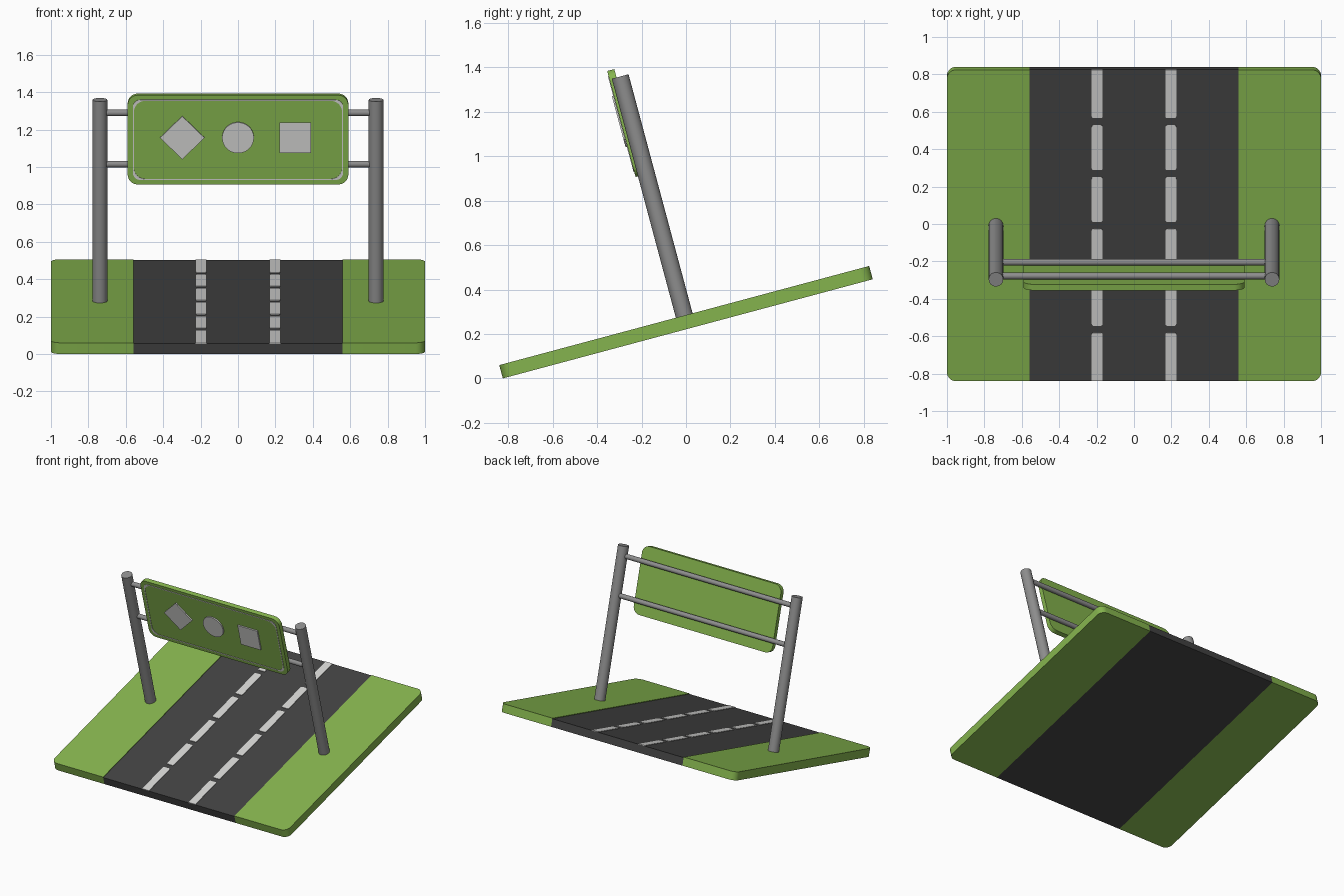
import bpy, bmesh, math
from mathutils import Matrix, Vector

if "Cube" in bpy.data.objects:
    bpy.data.objects.remove(bpy.data.objects["Cube"])

# whole model leans 15 degrees about x; parts are built level, then tilted
TILT = Matrix.Translation((0, 0, 0.253)) @ Matrix.Rotation(math.radians(15), 4, 'X')
# stands an outline (x, y) upright: x -> x, y -> up, depth -> towards the back
UPRIGHT = Matrix(((1, 0, 0, 0), (0, 0, 1, 0), (0, 1, 0, 0), (0, 0, 0, 1)))
HALF_L, TOP, ROAD_TOP = 0.862, 0.031, 0.027


def material(name, rgb):
    m = bpy.data.materials.new(name)
    m.diffuse_color = (*rgb, 1)
    m.use_nodes = True
    m.node_tree.nodes["Principled BSDF"].inputs["Base Color"].default_value = m.diffuse_color
    return m


GREEN = material("grass green", (0.235, 0.456, 0.076))
ASPHALT = material("asphalt", (0.055, 0.055, 0.055))
WHITE = material("marking white", (0.66, 0.66, 0.65))
STEEL = material("steel grey", (0.27, 0.27, 0.27))


def finish(name, bm, mat, smooth=True):
    bmesh.ops.recalc_face_normals(bm, faces=bm.faces)
    bm.transform(TILT)
    me = bpy.data.meshes.new(name)
    bm.to_mesh(me)
    bm.free()
    me.materials.append(mat)
    ob = bpy.data.objects.new(name, me)
    bpy.context.collection.objects.link(ob)
    if smooth:
        bpy.context.view_layer.objects.active = ob
        ob.select_set(True)
        bpy.ops.object.shade_smooth_by_angle(angle=math.radians(35))
        ob.select_set(False)
    return ob


def rounded(x0, x1, y0, y1, radii, seg=8):
    """Rectangle outline; radii for corners (+,+), (-,+), (-,-), (+,-)."""
    pts = []
    corners = [(x1, y1, 1, 1), (x0, y1, -1, 1), (x0, y0, -1, -1), (x1, y0, 1, -1)]
    for i, ((x, y, sx, sy), r) in enumerate(zip(corners, radii)):
        if r == 0:
            pts.append((x, y))
            continue
        for k in range(seg + 1):
            a = math.pi / 2 * (i + k / seg)
            pts.append((x - sx * r + r * math.cos(a), y - sy * r + r * math.sin(a)))
    return pts


def prism(name, pts, d0, d1, mat, frame=Matrix()):
    bm = bmesh.new()
    f = bm.faces.new([bm.verts.new((x, y, d0)) for x, y in pts])
    ext = bmesh.ops.extrude_face_region(bm, geom=[f])
    moved = [v for v in ext['geom'] if isinstance(v, bmesh.types.BMVert)]
    bmesh.ops.translate(bm, verts=moved, vec=(0, 0, d1 - d0))
    bm.transform(frame)
    return finish(name, bm, mat)


def rod(name, a, b, r, seg, mat):
    a, b = Vector(a), Vector(b)
    d = b - a
    frame = Matrix.Translation((a + b) / 2) @ d.to_track_quat('Z', 'Y').to_matrix().to_4x4()
    bm = bmesh.new()
    bmesh.ops.create_cone(bm, cap_ends=True, segments=seg, radius1=r, radius2=r,
                          depth=d.length, matrix=frame)
    return finish(name, bm, mat)


# ground: asphalt strip between two verges with rounded outer corners
prism("road", rounded(-0.558, 0.558, -HALF_L, HALF_L, (0, 0, 0, 0)), -TOP, ROAD_TOP, ASPHALT)
prism("left_verge", rounded(-1, -0.558, -HALF_L, HALF_L, (0, 0.05, 0.05, 0)), -TOP, TOP, GREEN)
prism("right_verge", rounded(0.558, 1, -HALF_L, HALF_L, (0.05, 0, 0, 0.05)), -TOP, TOP, GREEN)

# dashed lane lines, outermost dashes run to the road ends
PITCH = 2 * HALF_L / 6
for x in (-0.197, 0.197):
    for i in range(6):
        y0 = -HALF_L + i * PITCH + (0.019 if i > 0 else 0)
        y1 = -HALF_L + (i + 1) * PITCH - (0.019 if i < 5 else 0)
        f, b = (0.01 if i > 0 else 0), (0.01 if i < 5 else 0)
        prism("lane_dash", rounded(x - 0.029, x + 0.029, y0, y1, (b, b, f, f), 3),
              ROAD_TOP - 0.002, ROAD_TOP + 0.004, WHITE)

# gantry: two posts and two cross rails
for side, x in (("left", -0.738), ("right", 0.738)):
    rod(side + "_post", (x, 0, 0.02), (x, 0, 1.145), 0.039, 32, STEEL)
for side, h in (("lower", 0.789), ("upper", 1.073)):
    rod(side + "_rail", (-0.735, 0, h), (0.735, 0, h), 0.018, 20, STEEL)

# sign board
MID = 0.937
prism("sign_board", rounded(-0.59, 0.59, MID - 0.247, MID + 0.247, (0.055,) * 4),
      -0.05, -0.017, GREEN, UPRIGHT)

# thin border on the sign, thicker at the corners
bm = bmesh.new()
rings = []
for w, h, r in ((0.562, 0.222, 0.04), (0.556, 0.216, 0.06)):
    pts = rounded(-w, w, MID - h, MID + h, (r,) * 4)
    rings.append([[bm.verts.new((x, d, z)) for x, z in pts] for d in (-0.053, -0.049)])
(of, ob_), (nf, nb) = rings
n = len(of)
for p, q in ((of, nf), (nf, nb), (nb, ob_), (ob_, of)):
    for i in range(n):
        j = (i + 1) % n
        bm.faces.new((p[i], p[j], q[j], q[i]))
finish("sign_border", bm, WHITE, smooth=False)


# three plain shapes on the sign: diamond, disc, square
def polygon(cx, cz, r, sides, turn=0):
    return [(cx + r * math.cos(turn + 2 * math.pi * k / sides),
             cz + r * math.sin(turn + 2 * math.pi * k / sides)) for k in range(sides)]


for name, x, r, sides, turn in (("sign_diamond", -0.298, 0.119, 4, 0),
                                ("sign_disc", 0, 0.085, 40, 0),
                                ("sign_square", 0.306, 0.119, 4, math.pi / 4)):
    prism(name, polygon(x, 0.95, r, sides, turn), -0.059, -0.0495, WHITE, UPRIGHT)
